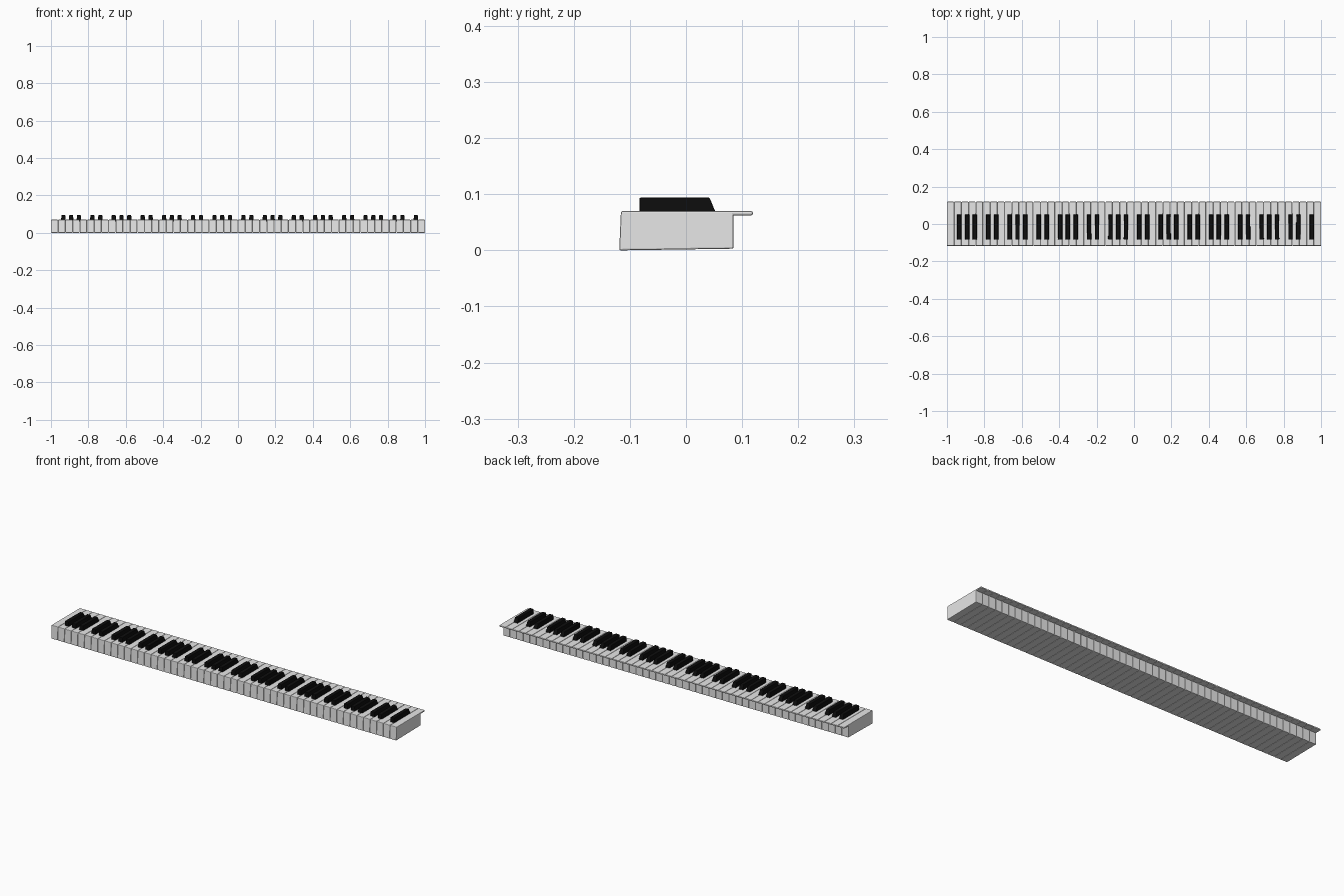
import bpy
import bmesh

cube = bpy.data.objects.get("Cube")
if cube:
    bpy.data.objects.remove(cube, do_unlink=True)


def make_material(name, rgb, roughness):
    mat = bpy.data.materials.new(name)
    mat.use_nodes = True
    mat.diffuse_color = (*rgb, 1)
    shader = mat.node_tree.nodes["Principled BSDF"]
    shader.inputs["Base Color"].default_value = (*rgb, 1)
    shader.inputs["Roughness"].default_value = roughness
    return mat


def key_mesh(name, profile, mat, bevel):
    """Side profile of (y, z, half width) points, widened along x and softened."""
    bm = bmesh.new()
    sides = [[bm.verts.new((s * w, y, z)) for y, z, w in profile] for s in (-1, 1)]
    for ring in sides:
        bm.faces.new(ring)
    n = len(profile)
    for i in range(n):
        j = (i + 1) % n
        bm.faces.new((sides[0][i], sides[0][j], sides[1][j], sides[1][i]))
    bmesh.ops.recalc_face_normals(bm, faces=bm.faces)
    convex = [e for e in bm.edges if e.is_convex]
    bmesh.ops.bevel(bm, geom=convex, offset=bevel, segments=2, profile=0.5,
                    affect='EDGES', clamp_overlap=True)
    mesh = bpy.data.meshes.new(name)
    bm.to_mesh(mesh)
    bm.free()
    mesh.materials.append(mat)
    return mesh


def add_object(name, mesh, x):
    obj = bpy.data.objects.new(name, mesh)
    obj.location.x = x
    bpy.context.collection.objects.link(obj)
    return obj


ivory = make_material("ivory white", (0.8, 0.8, 0.8), 0.4)
ebony = make_material("ebony black", (0.004, 0.004, 0.004), 0.4)

KEYS = 52
PITCH = 2 / KEYS
HALF = PITCH / 2 - 0.0003

# White keys: deep body with a thin overhanging lip at the player's end
white_profile = [(y, z, HALF) for y, z in (
    (-0.119, 0), (0.085, 0.003), (0.085, 0.0625),
    (0.119, 0.0625), (0.119, 0.07), (-0.116, 0.07))]
white_mesh = key_mesh("white_key", white_profile, ivory, 0.0028)
for i in range(KEYS):
    add_object("white_key", white_mesh, 1 - (i + 0.5) * PITCH)

# Black keys: tapered bars with a sloping player's end
black_profile = [(-0.083, 0.06, 0.0125), (0.056, 0.06, 0.0125),
                 (0.042, 0.094, 0.0095), (-0.083, 0.094, 0.0105)]
black_mesh = key_mesh("black_key", black_profile, ebony, 0.002)

# Octave pattern: white key boundary within the octave -> sideways nudge
nudges = {1: 0.002, 2: -0.002, 4: 0.003, 5: 0, 6: -0.003}
for boundary in range(1, KEYS - 1):
    step = (boundary - 2) % 7
    if step in nudges:
        add_object("black_key", black_mesh,
                   1 - boundary * PITCH - 0.0075 + nudges[step])
